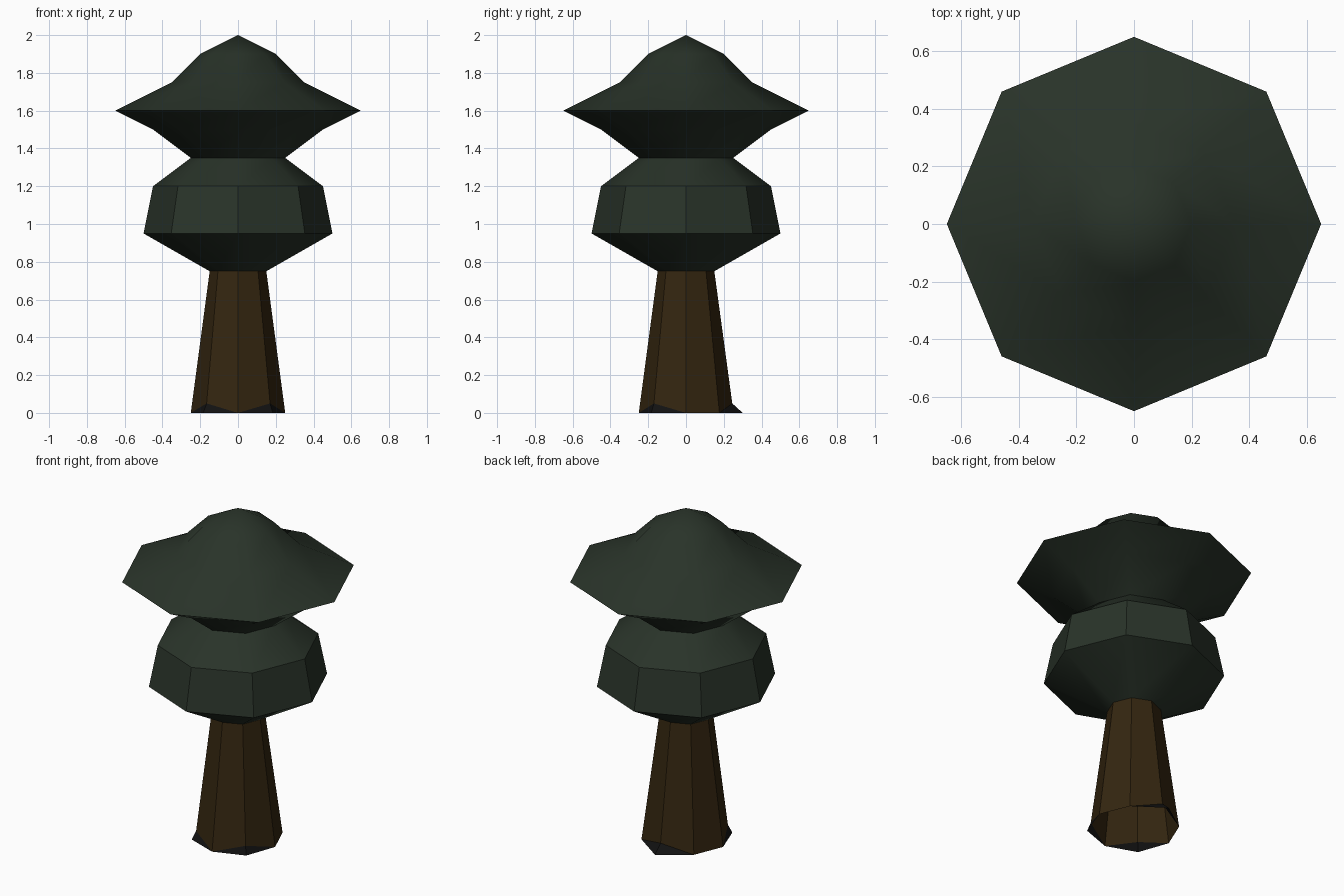
import bpy, bmesh, math

SIDES = 8

cube = bpy.data.objects.get("Cube")
if cube:
    bpy.data.objects.remove(cube, do_unlink=True)


def material(name, rgb):
    m = bpy.data.materials.new(name)
    m.use_nodes = True
    m.diffuse_color = (*rgb, 1)
    bsdf = next(n for n in m.node_tree.nodes if n.type == 'BSDF_PRINCIPLED')
    bsdf.inputs["Base Color"].default_value = (*rgb, 1)
    bsdf.inputs["Roughness"].default_value = 0.9
    return m


def ring_point(i, r, z):
    a = math.tau * i / SIDES
    return (r * math.cos(a), r * math.sin(a), z)


def finish(bm, name, mat, smooth=None):
    mesh = bpy.data.meshes.new(name)
    bm.to_mesh(mesh)
    bm.free()
    mesh.materials.append(mat)
    ob = bpy.data.objects.new(name, mesh)
    bpy.context.collection.objects.link(ob)
    if smooth:
        bpy.ops.object.select_all(action='DESELECT')
        ob.select_set(True)
        bpy.context.view_layer.objects.active = ob
        bpy.ops.object.shade_smooth_by_angle(angle=math.radians(smooth))
    return ob


leaf = material("dark_green_leaves", (0.022, 0.033, 0.022))
bark = material("brown_bark", (0.034, 0.019, 0.005))
soil = material("black_root", (0.006, 0.006, 0.006))

# Two-tier foliage, turned from one profile
profile = [(0.15, 0.75), (0.5, 0.95), (0.45, 1.2), (0.25, 1.35),
           (0.45, 1.5), (0.65, 1.6), (0.35, 1.75), (0.2, 1.9)]
bm = bmesh.new()
rings = [[bm.verts.new(ring_point(i, r, z)) for i in range(SIDES)]
         for r, z in profile]
for lo, hi in zip(rings, rings[1:]):
    for i in range(SIDES):
        j = (i + 1) % SIDES
        bm.faces.new((lo[i], lo[j], hi[j], hi[i]))
tip = bm.verts.new((0, 0, 2))
for i in range(SIDES):
    bm.faces.new((rings[-1][i], rings[-1][(i + 1) % SIDES], tip))
bm.faces.new(rings[0][::-1])
finish(bm, "foliage", leaf, 30)

# Root corners: corner index -> (raised radius, foot radius)
roots = {2: (0.245, 0.3), 5: (0.235, 0.26), 7: (0.24, 0.26)}


def trunk_corner(i):
    if i in roots:
        return ring_point(i, roots[i][0], 0.05)
    return ring_point(i, 0.25, 0)


# Tapered hollow trunk with notched root corners
bm = bmesh.new()
low = [bm.verts.new(trunk_corner(i)) for i in range(SIDES)]
top = [bm.verts.new(ring_point(i, 0.15, 0.75)) for i in range(SIDES)]
for i in range(SIDES):
    j = (i + 1) % SIDES
    bm.faces.new((low[i], low[j], top[j], top[i]))
finish(bm, "trunk", bark)

# Dark flared roots filling the notches
bm = bmesh.new()
for i, (_, foot_r) in roots.items():
    before, peak, after = [bm.verts.new(trunk_corner((i + k) % SIDES))
                           for k in (-1, 0, 1)]
    foot = bm.verts.new(ring_point(i, foot_r, 0))
    bm.faces.new((before, foot, peak))
    bm.faces.new((foot, after, peak))
finish(bm, "roots", soil)
